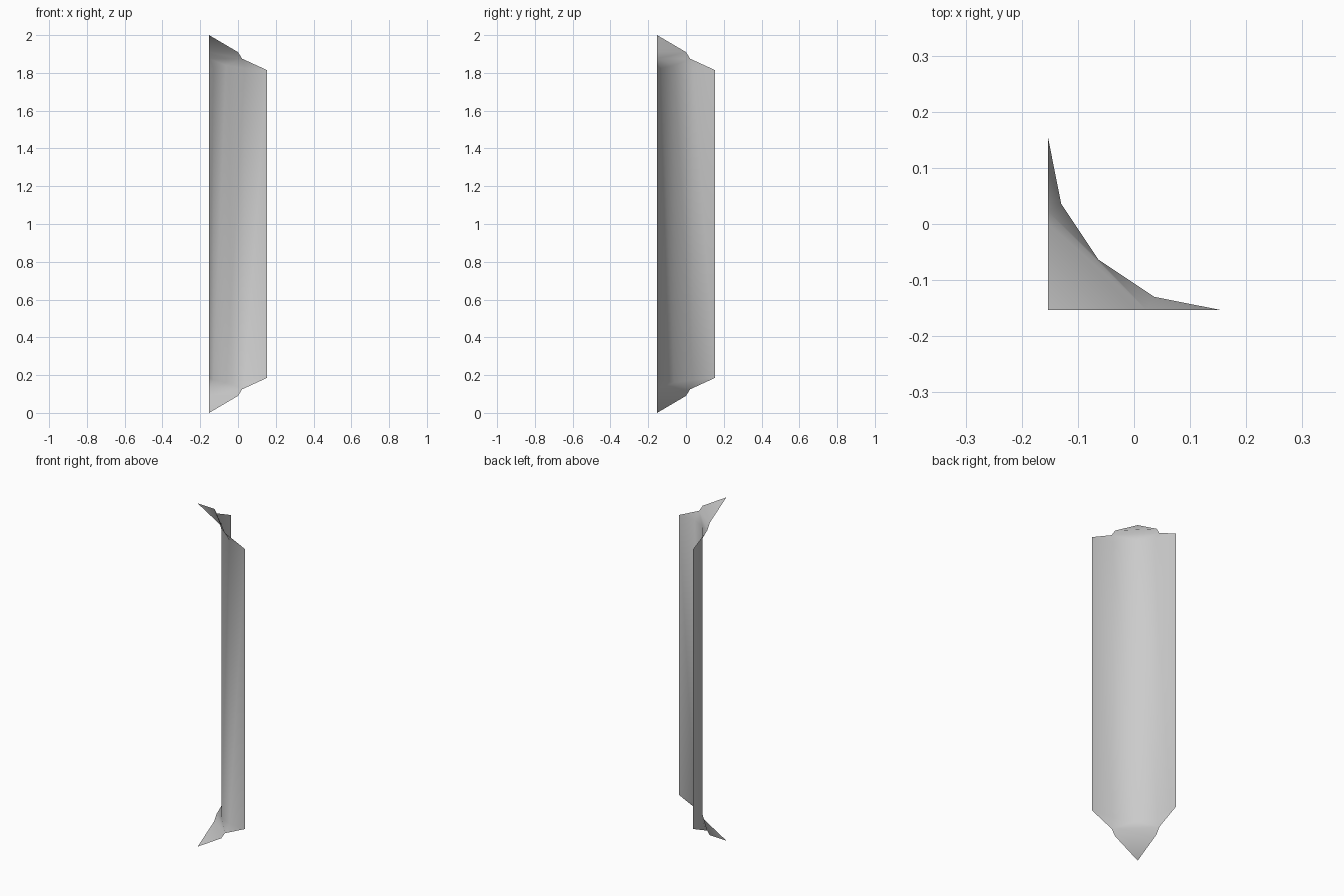
import bpy, bmesh, math

if "Cube" in bpy.data.objects:
    bpy.data.objects.remove(bpy.data.objects["Cube"])

H = 0.153          # half width of the footprint
R = 2 * H          # radius of the quarter-round section
ARC_DROP = [0.185, 0.175, 0.16, 0.175, 0.185]   # how far the arc ends sit below the tip

bm = bmesh.new()


def build_end(sign):
    """Pointed corner flap at one end; returns the arc vertices it joins."""
    def vert(x, y, drop):
        return bm.verts.new((x, y, 1 + sign * (1 - drop)))

    arc = []
    for i, drop in enumerate(ARC_DROP):
        a = math.radians(22.5 * i)
        arc.append(vert(H - R * math.cos(a), H - R * math.sin(a), drop))
    tip = vert(-H, -H, 0)
    # side points of the flap, mirrored across the diagonal
    l1, l2 = vert(-H, 0.0, 0.09), vert(-H, 0.022, 0.125)
    r1, r2 = vert(0.0, -H, 0.09), vert(0.022, -H, 0.125)

    for f in ((tip, r1, l1), (l1, r1, r2, l2), (l2, r2, arc[2]),
              (l2, arc[1], arc[0]), (l2, arc[2], arc[1]),
              (r2, arc[4], arc[3]), (r2, arc[3], arc[2])):
        bm.faces.new(f)
    return arc


# curved sheet between the two ends
top, bottom = build_end(1), build_end(-1)
for i in range(4):
    bm.faces.new((bottom[i], bottom[i + 1], top[i + 1], top[i]))

# consistent normals, facing the convex (front left) side
bmesh.ops.recalc_face_normals(bm, faces=bm.faces[:])
bm.normal_update()
sheet = max(bm.faces, key=lambda f: f.calc_area())
if sheet.normal.x + sheet.normal.y > 0:
    bmesh.ops.reverse_faces(bm, faces=bm.faces[:])
for f in bm.faces:
    f.smooth = True

mesh = bpy.data.meshes.new("corner_cove")
bm.to_mesh(mesh)
bm.free()
bpy.context.collection.objects.link(bpy.data.objects.new("corner_cove", mesh))
